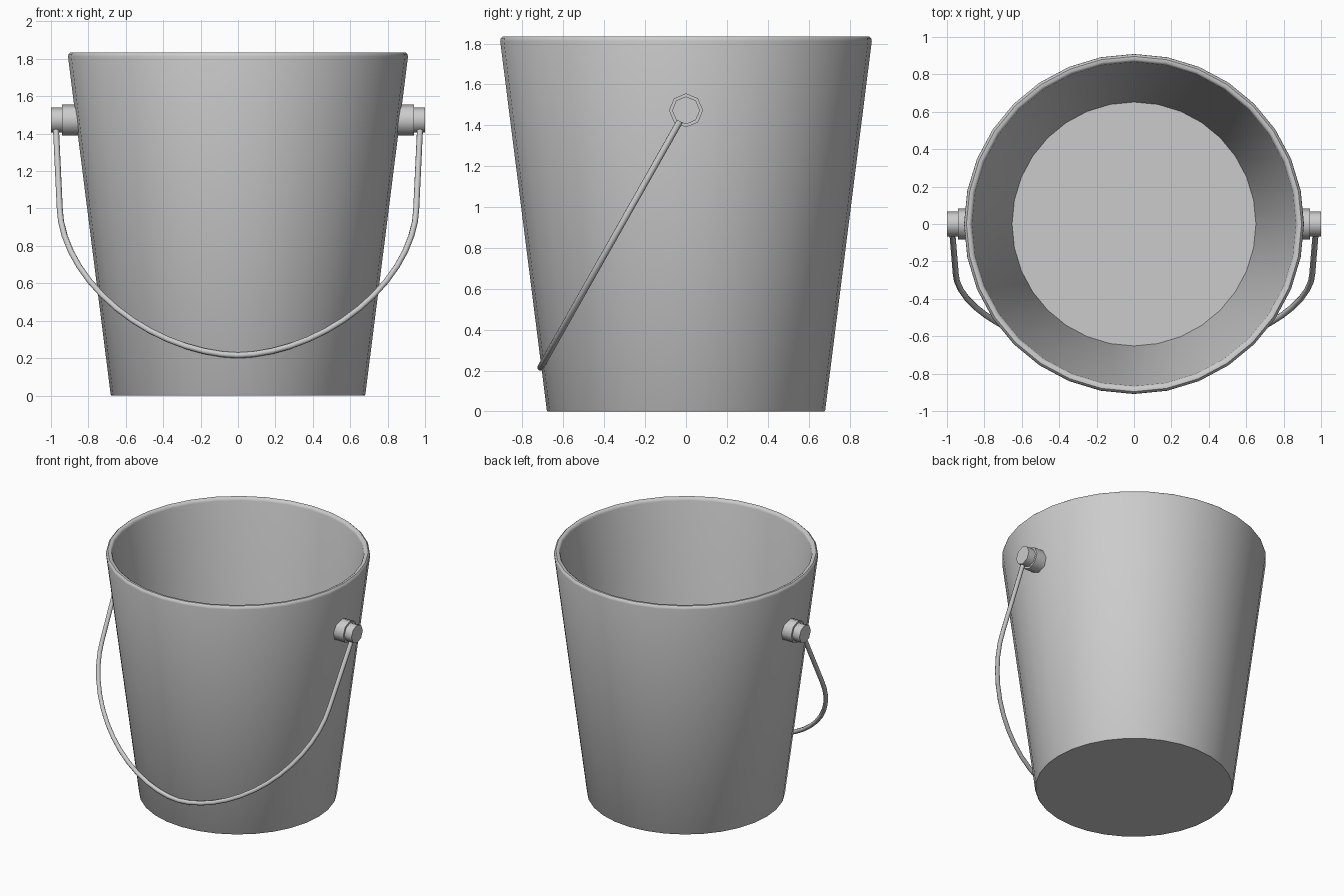
import bpy, bmesh
from math import sin, cos, pi, radians
from mathutils import Matrix, Vector

if "Cube" in bpy.data.objects:
    bpy.data.objects.remove(bpy.data.objects["Cube"])

PEG_Z = 1.473
TILT = radians(29.5)


def lathe(name, profile, steps, matrix=Matrix(), smooth=None):
    """Revolve an (r, z) profile about z, then place it with a matrix."""
    bm = bmesh.new()
    verts = [bm.verts.new((r, 0, z)) for r, z in profile]
    edges = [bm.edges.new(pair) for pair in zip(verts, verts[1:])]
    bmesh.ops.spin(bm, geom=verts + edges, cent=(0, 0, 0), axis=(0, 0, 1),
                   angle=2 * pi, steps=steps)
    bmesh.ops.remove_doubles(bm, verts=bm.verts, dist=1e-4)
    bmesh.ops.transform(bm, matrix=matrix, verts=bm.verts)
    bmesh.ops.recalc_face_normals(bm, faces=bm.faces)
    mesh = bpy.data.meshes.new(name)
    bm.to_mesh(mesh)
    bm.free()
    obj = bpy.data.objects.new(name, mesh)
    bpy.context.collection.objects.link(obj)
    if smooth:
        select(obj)
        bpy.ops.object.shade_smooth_by_angle(angle=radians(smooth))
    return obj


def select(obj):
    bpy.ops.object.select_all(action='DESELECT')
    obj.select_set(True)
    bpy.context.view_layer.objects.active = obj


# Tapered bucket with rounded rim and thin floor
lathe("bucket_body",
      [(0, 0), (0.677, 0), (0.681, 0.006), (0.909, 1.812), (0.906, 1.826),
       (0.896, 1.835), (0.88, 1.835), (0.87, 1.828), (0.866, 1.815),
       (0.652, 0.03), (0, 0.03)], 32, smooth=40)

# Octagonal stepped pegs on both sides
for side, label in ((1, "right"), (-1, "left")):
    turn = Matrix.Translation((0, 0, PEG_Z)) @ Matrix.Rotation(side * pi / 2, 4, 'Y')
    lathe(f"handle_peg_{label}",
          [(0, 0.845), (0.083, 0.845), (0.083, 0.941), (0.068, 0.941),
           (0.068, 1.0), (0, 1.0)], 8, turn, smooth=50)

# Wire handle: straight legs joined by a rounded arc, hanging to the front
A, B, ARC_Z, P, N = 0.953, 0.785, 1.0, 1.8, 28
path = [(0.974, PEG_Z - 0.03)]
for i in range(N + 1):
    t = pi * i / N
    c, s = cos(t), max(sin(t), 0.0)
    x = A * abs(c) ** (2 / P) * (1 if c > 0 else -1)
    path.append((x, ARC_Z - B * s ** (2 / P)))
path.append((-0.974, PEG_Z - 0.03))

curve = bpy.data.curves.new("wire_handle", 'CURVE')
curve.dimensions = '3D'
curve.bevel_depth = 0.016
curve.bevel_resolution = 2
curve.use_fill_caps = True
spline = curve.splines.new('POLY')
spline.points.add(len(path) - 1)
for point, (x, z) in zip(spline.points, path):
    y = (z - PEG_Z) * sin(TILT) / cos(TILT)
    point.co = (x, y, z, 1)
handle = bpy.data.objects.new("wire_handle", curve)
bpy.context.collection.objects.link(handle)
select(handle)
bpy.ops.object.convert(target='MESH')
bpy.ops.object.shade_smooth_by_angle(angle=radians(60))
